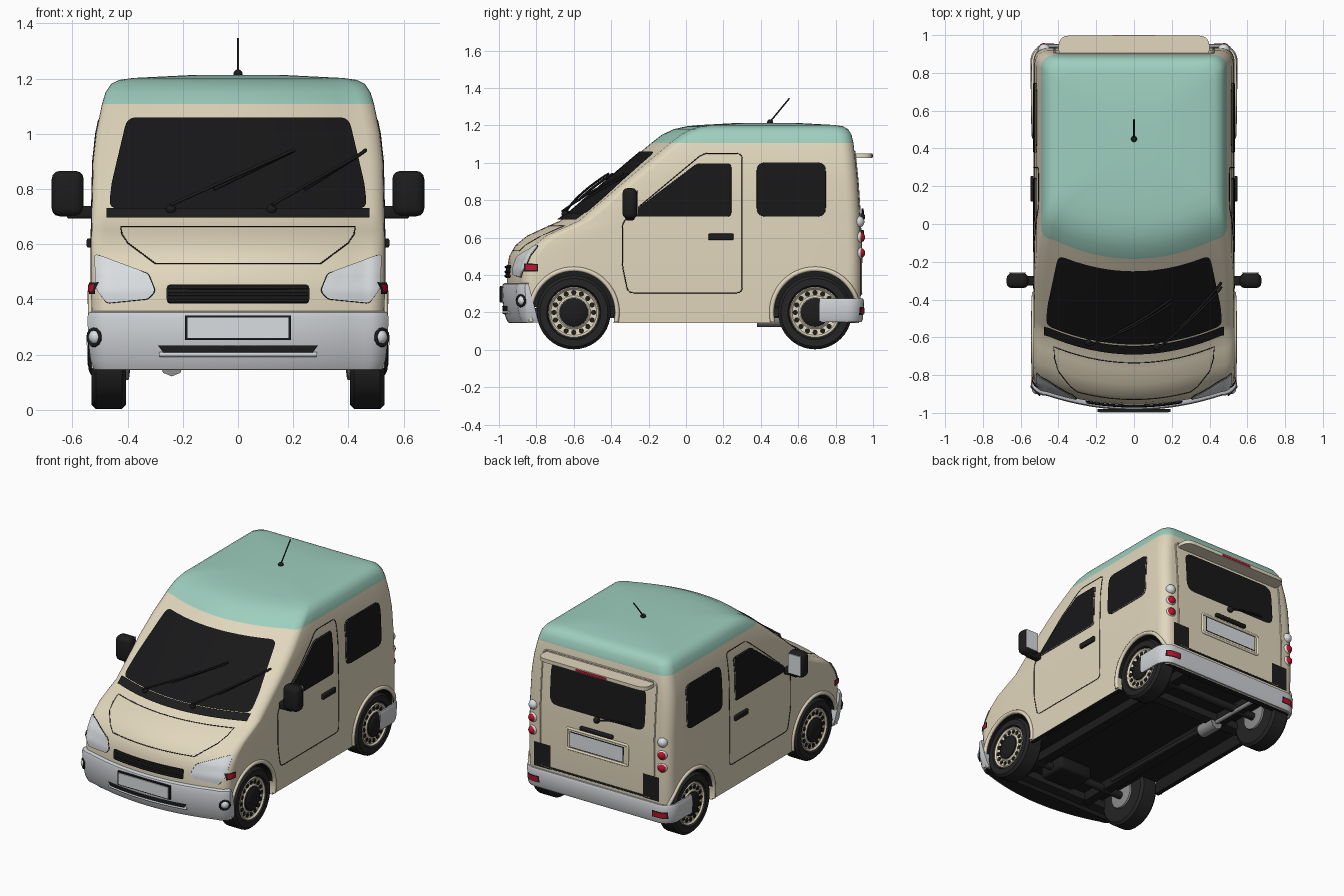
import bpy, bmesh, math
from mathutils import Vector, Matrix
from mathutils.bvhtree import BVHTree

cube = bpy.data.objects.get("Cube")
if cube:
    bpy.data.objects.remove(cube)


def material(name, *rgb):
    m = bpy.data.materials.new(name)
    m.use_nodes = True
    m.diffuse_color = (*rgb, 1)
    m.node_tree.nodes["Principled BSDF"].inputs["Base Color"].default_value = (*rgb, 1)
    return m


CREAM = material("cream paint", .76, .68, .51)
MINT = material("mint roof paint", .34, .62, .52)
GLASS = material("dark glass", .009, .009, .01)
TRIM = material("black trim", .012, .012, .012)
RUBBER = material("tyre rubber", .018, .018, .018)
SILVER = material("silver bumper", .62, .64, .67)
PALE = material("pale lens", .7, .73, .75)
RED = material("red lens", .5, .006, .025)
GREY = material("exhaust grey", .27, .27, .27)

FRONT, BACK, LEFT, RIGHT = (0, -1, 0), (0, 1, 0), (1, 0, 0), (-1, 0, 0)
SIDES = ((1, LEFT), (-1, RIGHT))


def finish(name, bm, *mats, recalc=True):
    """Turn a bmesh into an object that is smooth except at hard edges."""
    if recalc:
        bmesh.ops.recalc_face_normals(bm, faces=bm.faces)
    for f in bm.faces:
        f.smooth = True
    for e in bm.edges:
        e.smooth = e.calc_face_angle(0) < math.radians(35)
    mesh = bpy.data.meshes.new(name)
    bm.to_mesh(mesh)
    bm.free()
    for m in mats:
        mesh.materials.append(m)
    ob = bpy.data.objects.new(name, mesh)
    bpy.context.collection.objects.link(ob)
    return ob


def skin(loops):
    """Join closed loops of points into one capped surface."""
    bm = bmesh.new()
    rows = [[bm.verts.new(p) for p in loop] for loop in loops]
    n = len(rows[0])
    for a, b in zip(rows, rows[1:]):
        for i in range(n):
            bm.faces.new((a[i], a[(i + 1) % n], b[(i + 1) % n], b[i]))
    bm.faces.new(rows[0])
    bm.faces.new(rows[-1])
    return bm


def box(name, centre, size, mat, bevel=0):
    bm = bmesh.new()
    bmesh.ops.create_cube(bm, size=1, matrix=Matrix.Translation(centre) @ Matrix.Diagonal((*size, 1)))
    if bevel:
        bmesh.ops.bevel(bm, geom=bm.edges[:], offset=bevel, segments=3, profile=.5, affect='EDGES')
    return finish(name, bm, mat)


def ball(name, centre, r, mat):
    bm = bmesh.new()
    bmesh.ops.create_uvsphere(bm, u_segments=20, v_segments=12, radius=r, matrix=Matrix.Translation(centre))
    return finish(name, bm, mat)


def lathe(name, profile, y, z, side, mat, steps=40):
    """Turn an (x, radius) profile about a crosswise axis."""
    turn = [math.tau * i / steps for i in range(steps)]
    loops = [[(side * x, y + r * math.cos(a), z + r * math.sin(a)) for a in turn] for x, r in profile]
    return finish(name, skin(loops), mat)


def tube(name, pts, r, mat, closed=False):
    cu = bpy.data.curves.new(name, 'CURVE')
    cu.dimensions, cu.bevel_depth, cu.bevel_resolution, cu.use_fill_caps = '3D', r, 2, True
    sp = cu.splines.new('POLY')
    sp.points.add(len(pts) - 1)
    for p, co in zip(sp.points, pts):
        p.co = (*co, 1)
    sp.use_cyclic_u = closed
    cu.materials.append(mat)
    ob = bpy.data.objects.new(name, cu)
    bpy.context.collection.objects.link(ob)
    return ob


# Body levels: height, half width, front, front bow, back
LEVELS = [(.145, .525, -.945, .075, .925), (.3, .53, -.957, .075, .935), (.43, .532, -.957, .075, .935),
          (.5, .532, -.946, .09, .935), (.56, .532, -.912, .1, .934), (.61, .532, -.85, .1, .933),
          (.65, .531, -.765, .1, .932), (.69, .53, -.675, .1, .931), (.72, .53, -.64, .1, .93),
          (.9, .526, -.43, .1, .918), (1, .515, -.312, .1, .908), (1.107, .493, -.185, .1, .895),
          (1.15, .48, -.13, .1, .885), (1.18, .46, -.065, .09, .867), (1.195, .43, 0, .08, .84),
          (1.202, .38, .07, .06, .8), (1.212, .18, .25, .02, .62)]


def half_outline(z, off=0):
    """Plan outline of the left half at a height, from front centre to back centre."""
    for lo, hi in zip(LEVELS, LEVELS[1:]):
        if z <= hi[0]:
            break
    t = (z - lo[0]) / (hi[0] - lo[0])
    w, yf, bow, yb = [a + (b - a) * t for a, b in zip(lo[1:], hi[1:])]
    r = .07 + off
    cx, ya, yc = w + off - r, yf - off + bow + r, yb + off - r
    arc = [math.pi / 2 * i / 6 for i in range(7)]
    pts = [(cx * i / 8, yf - off + bow * (i / 8) ** 2) for i in range(8)]
    pts += [(cx + r * math.sin(a), ya - r * math.cos(a)) for a in arc]
    pts += [(cx + r, ya + (yc - ya) * i / 8) for i in range(1, 8)]
    pts += [(cx + r * math.cos(a), yc + r * math.sin(a)) for a in arc]
    return pts + [(cx * (1 - i / 6), yc + r) for i in range(1, 7)]


def ring(z):
    half = half_outline(z)
    return [(x, y, z) for x, y in half] + [(-x, y, z) for x, y in half[-2:0:-1]]


# Body shell with wheel arches and a hollow underside
shell = skin([ring(level[0]) for level in LEVELS])
bmesh.ops.recalc_face_normals(shell, faces=shell.faces)
TREE = BVHTree.FromBMesh(shell)
raw = finish("raw_shell", shell)
WHEELS = (("front", -.6), ("rear", .69))
cutters = [lathe("arch_cutter", [(.39, .22), (.6, .22)], y, .2, s, TRIM, steps=48)
           for n, y in WHEELS for s in (1, -1)]
cutters.append(box("floor_cutter", (0, .025, .1), (.99, 1.71, .26), TRIM))
for c in cutters:
    c.hide_render = True
    mod = raw.modifiers.new("cut", 'BOOLEAN')
    mod.operation, mod.solver, mod.object = 'DIFFERENCE', 'EXACT', c
bpy.context.view_layer.update()
bm = bmesh.new()
bm.from_object(raw, bpy.context.evaluated_depsgraph_get())
for f in bm.faces:
    c = f.calc_center_median()
    inside = c.z < .45 and abs(c.x) < .5 and -.84 < c.y < .915 or c.z < .147
    f.material_index = 1 if c.z > 1.107 else 2 if inside else 0
finish("body_shell", bm, CREAM, MINT, TRIM)
for ob in cutters + [raw]:
    bpy.data.objects.remove(ob)


def place(view, u, z, off):
    """Point on the body seen along a view, lifted along the surface normal."""
    d = Vector(view)
    start = Vector((u if view[1] else 0, u if view[0] else 0, z)) + d * 2
    hit, normal, *_ = TREE.ray_cast(start, -d)
    if hit is None:
        hit, normal, *_ = TREE.find_nearest(start - d * 1.2)
    return hit + normal * off


def rounded(pts, r):
    out = []
    for i, p in enumerate(pts):
        p, a, b = Vector(p), Vector(pts[i - 1]), Vector(pts[(i + 1) % len(pts)])
        a, b = p + (a - p).normalized() * r, p + (b - p).normalized() * r
        out += [a.lerp(p, t).lerp(p.lerp(b, t), t) for t in (0, .25, .5, .75, 1)]
    return out


def rect(u0, u1, z0, z1):
    return [(u0, z0), (u1, z0), (u1, z1), (u0, z1)]


def mirrored(right_half):
    return right_half + [(-x, z) for x, z in reversed(right_half)]


def panel(name, pts, view, mat, off=.006, cell=.03):
    """Thin plate that follows the body."""
    bm = bmesh.new()
    bm.faces.new([bm.verts.new((u, z, 0)) for u, z in pts])
    for axis in (0, 1):
        lo, hi = min(p[axis] for p in pts), max(p[axis] for p in pts)
        no = Vector((1 - axis, axis, 0))
        for k in range(1, int((hi - lo) / cell) + 1):
            bmesh.ops.bisect_plane(bm, geom=bm.verts[:] + bm.edges[:] + bm.faces[:],
                                   plane_co=no * (lo + k * cell + .0003), plane_no=no)
    for v in bm.verts:
        v.co = place(view, v.co.x, v.co.y, off)
    bm.normal_update()
    if sum((f.normal * f.calc_area() for f in bm.faces), Vector()).dot(Vector(view)) < 0:
        bmesh.ops.reverse_faces(bm, faces=bm.faces[:])
    return finish(name, bm, mat, recalc=False)


def seam(name, pts, view, mat=TRIM, r=.0025, off=0, closed=True):
    """Thin line that follows the body."""
    path = []
    for a, b in zip(pts, pts[1:] + (pts[:1] if closed else [])):
        a, b = Vector(a), Vector(b)
        n = max(1, int((b - a).length / .02))
        path += [place(view, *a.lerp(b, i / n), off) for i in range(n)]
    if not closed:
        path.append(place(view, *pts[-1], off))
    return tube(name, path, r, mat, closed)


def bumper(name, section, part, y_end, slope=0):
    """Sweep a (height, offset) section round one end of the body."""
    rows = []
    for z, off in section:
        half = half_outline(z, off)[part]
        if half[0][0] > half[-1][0]:
            half.reverse()
        half.append((half[-1][0], y_end - slope * z))
        rows.append([(-x, y, z) for x, y in half[:0:-1]] + [(x, y, z) for x, y in half])
    finish(name, skin([list(col) for col in zip(*rows)]), SILVER)


# Bumpers
bumper("front_bumper", [(.146, -.02), (.146, .006), (.18, .02), (.25, .027), (.335, .028), (.352, .022),
                        (.358, .01), (.358, -.02)], slice(0, 13), -.75, .26)
bumper("rear_bumper", [(.15, .003), (.15, .014), (.165, .02), (.26, .02), (.275, .013), (.275, .003)],
       slice(-13, None), .715)

# Windscreen, bonnet and nose
panel("windscreen", rounded(mirrored([(.468, .725), (.458, .81), (.4, 1.055)]), .035), FRONT, GLASS)
panel("windscreen_base_strip", rect(-.475, .475, .685, .722), FRONT, TRIM, .012)
seam("bonnet_seam", mirrored([(.3, .53), (.4, .605), (.42, .635), (.425, .663)]), FRONT)
panel("grille", rounded(rect(-.257, .257, .385, .452), .015), FRONT, TRIM, .007)
for z in (.395, .418, .441):
    seam("grille_bar", [(-.25, z), (.25, z)], FRONT, r=.006, off=.009, closed=False)
panel("bumper_slot", mirrored([(.265, .21), (.285, .236)]), FRONT, TRIM, .031)
seam("bumper_slot_lip", [(-.28, .202), (.28, .202)], FRONT, SILVER, .009, .024, False)
box("front_plate_frame", (0, -.987, .297), (.385, .014, .09), TRIM)
box("front_plate", (0, -.991, .297), (.365, .016, .075), PALE)
for x0, x1 in ((-.24, .2), (.12, .46)):
    z1 = .915
    ball("wiper_pivot", place(FRONT, x0, .715, .015), .018, TRIM)
    seam("wiper_arm", [(x0, .715), (x1, z1)], FRONT, r=.006, off=.035, closed=False)
    xm, zm = x0 + (x1 - x0) * .35, .785
    seam("wiper_blade", [(xm, zm), (x1, z1 + .01)], FRONT, r=.007, off=.02, closed=False)

# Tail
panel("rear_window", rounded(rect(-.35, .35, .727, 1.005), .06), BACK, GLASS)
seam("tailgate_edge", rounded(rect(-.42, .42, .3, 1.06), .04), BACK, CREAM, .005)
seam("tailgate_gap", [(-.34, .3), (.34, .3)], BACK, TRIM, .006, .002, False)
seam("rear_plate_recess", rounded(rect(-.225, .225, .465, .6), .015), BACK, CREAM, .008)
panel("rear_plate_frame", rect(-.2, .2, .48, .585), BACK, TRIM)
panel("rear_plate", rect(-.194, .194, .486, .579), BACK, PALE, .009)
box("tailgate_handle", (0, .94, .628), (.24, .025, .024), TRIM, .006)
ball("rear_wiper_pivot", place(BACK, 0, .71, .008), .02, TRIM)
seam("rear_wiper", [(0, .71), (-.1, .735), (-.25, .75)], BACK, r=.006, off=.016, closed=False)
lip = rounded([(-.4, .87), (.4, .87), (.4, .998), (-.4, .998)], .06)
finish("tail_spoiler", skin([[(x, y, z) for x, y in lip] for z in (1.026, 1.05)]), CREAM)
box("high_brake_lamp", (0, .996, 1.037), (.23, .008, .014), RED)

for s, view in SIDES:
    # Glass and doors
    glass = rounded([(-.29, .715), (.24, .715), (.24, .995), (.06, .995), (-.25, .76)], .02)
    panel("door_window", glass, view, GLASS)
    seam("door_window_seal", glass, view)
    glass = rounded(rect(.38, .745, .715, 1), .045)
    panel("rear_side_window", glass, view, GLASS)
    seam("rear_side_window_seal", glass, view)
    seam("door_seam", rounded([(-.31, .305), (.3, .305), (.3, 1.05), (.09, 1.05), (-.27, .75), (-.34, .68),
                               (-.34, .45)], .03), view)
    box("door_handle", (s * .536, .187, .604), (.024, .135, .034), TRIM, .006)
    # Door mirrors
    box("mirror_housing", (s * .617, -.3, .783), (.116, .08, .165), TRIM, .03)
    box("mirror_arm", (s * .565, -.3, .715), (.11, .05, .045), TRIM, .01)
    box("mirror_glass", (s * .617, -.259, .787), (.092, .006, .13), PALE)
    # Lamps
    lamp = rounded([(s * x, z) for x, z in ((.515, .562), (.325, .492), (.3, .43), (.325, .402), (.475, .387),
                                            (.512, .44))], .012)
    panel("headlamp", lamp, FRONT, PALE, .007, .012)
    seam("headlamp_rim", lamp, FRONT)
    rim = [(s * (.507 + .03 * math.cos(a / 2)), .265 + .03 * math.sin(a / 2)) for a in range(13)]
    ball("fog_lamp", place(FRONT, s * .505, .265, .014), .028, PALE)
    tube("fog_lamp_rim", [place(FRONT, s * .505, .265, .027) + Vector((s * .022 * math.cos(a / 2),
         .022 * math.cos(a / 2), .03 * math.sin(a / 2))) for a in range(13)], .006, TRIM, True)
    panel("side_marker_frame", rect(-.86, -.79, .42, .46), view, TRIM, .008, .012)
    panel("side_marker", rect(-.852, -.798, .427, .453), view, RED, .011, .012)
    for z in (.685, .602, .518):
        ball("tail_lamp_bowl", (s * .475, .922, z), .032, PALE)
        if z < .65:
            ball("tail_lamp_lens", (s * .477, .93, z), .028, RED)
    panel("tail_corner_plate", [(s * u, z) for u, z in rect(.34, .46, .29, .45)], BACK, TRIM, .005, .02)
    panel("bumper_reflector_frame", [(s * u, z) for u, z in rect(.415, .505, .188, .232)], BACK, TRIM, .022, .015)
    panel("bumper_reflector", [(s * u, z) for u, z in rect(.424, .496, .195, .225)], BACK, RED, .025, .015)
    # Wheels and arches
    for end, y in WHEELS:
        angles = [math.radians(a) for a in range(-12, 193, 6)]
        tube(end + "_arch_lip", [place(view, y + .232 * math.cos(a), .2 + .232 * math.sin(a), 0) for a in angles],
             .013, CREAM)
        lathe(end + "_tyre", [(.405, .12), (.405, .18), (.42, .197), (.515, .197), (.53, .182), (.53, .145),
                              (.505, .135)], y, .2, s, RUBBER)
        lathe(end + "_rim", [(.49, .134), (.522, .137), (.528, .132), (.518, .122), (.514, .09), (.522, .08)],
              y, .2, s, CREAM)
        lathe(end + "_hub_cap", [(.51, .077), (.53, .077), (.54, .06), (.544, .03)], y, .2, s, TRIM)
        lathe(end + "_brake_drum", [(.39, .05), (.395, .09), (.43, .1)], y, .2, s, GREY)
        for i in range(16):
            a = math.tau * i / 16
            lathe(end + "_rim_hole", [(.505, .014), (.52, .014)], y + .106 * math.cos(a), .2 + .106 * math.sin(a),
                  s, TRIM, steps=10)
    box("chassis_rail", (s * .27, .03, .2), (.06, 1.66, .06), TRIM)

# Underside
for end, y in WHEELS:
    lathe(end + "_axle", [(-.41, .025), (.41, .025)], y, .19, 1, RUBBER, steps=16)
    box(end + "_crossmember", (0, y - .2, .2), (.9, .07, .05), RUBBER)
box("engine_sump", (.05, -.6, .19), (.25, .2, .09), TRIM, .02)
tube("muffler", [(-.24, .38, .165), (-.24, .52, .165)], .044, GREY)
tube("exhaust_pipe", [(-.24, -.5, .2), (-.24, .4, .18)], .014, RUBBER)
tube("tail_pipe", [(-.24, .5, .17), (-.24, .86, .165)], .014, GREY)

# Aerial
ball("aerial_base", (0, .45, 1.217), .016, TRIM)
tube("aerial", [(0, .45, 1.22), (0, .553, 1.345)], .004, TRIM)
